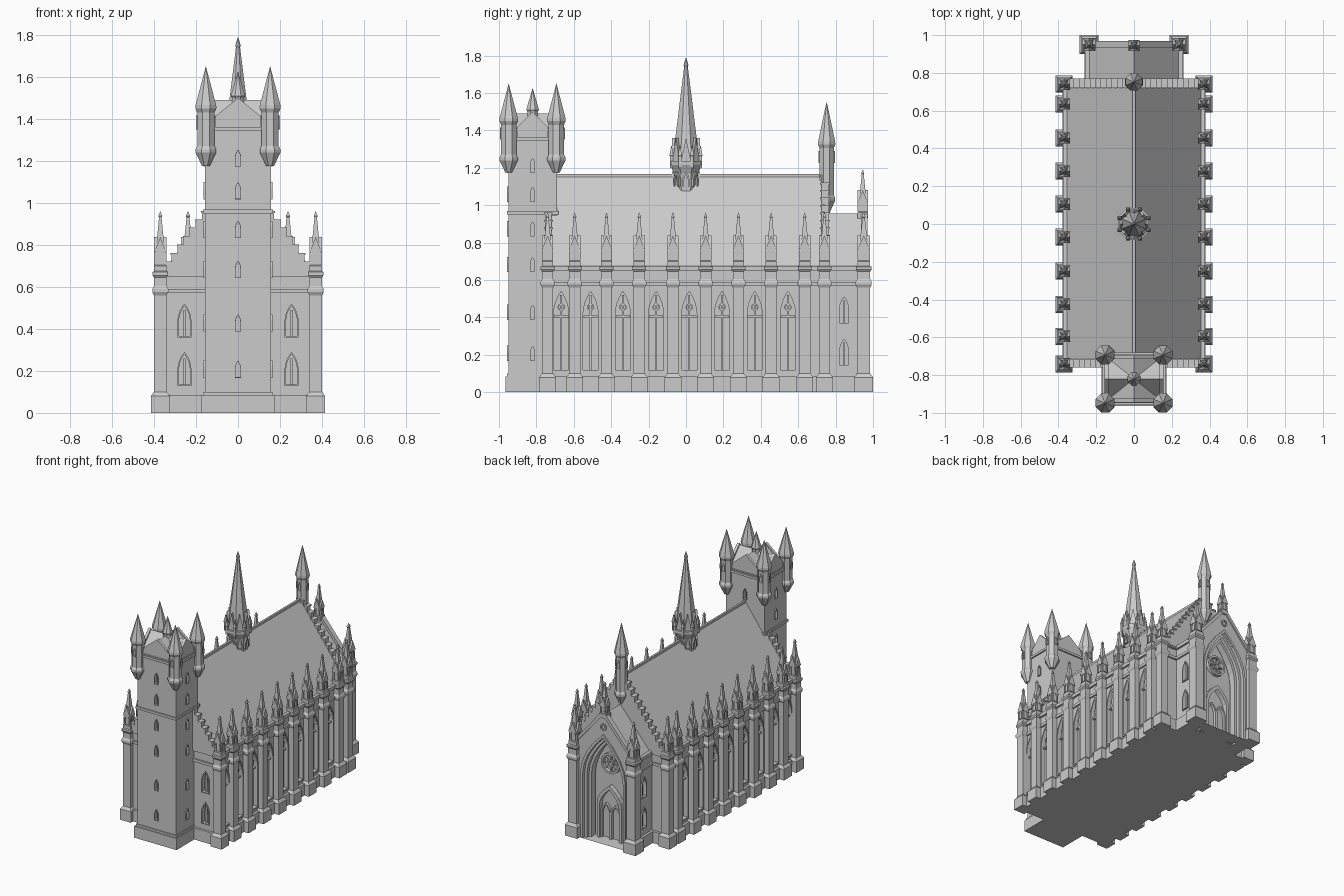
import bpy, bmesh, math
from mathutils import Matrix, Vector

if "Cube" in bpy.data.objects:
    bpy.data.objects.remove(bpy.data.objects["Cube"])

stone = bpy.data.materials.new("grey stone")
stone.diffuse_color = (0.6, 0.6, 0.6, 1)
stone.use_nodes = True
stone.node_tree.nodes["Principled BSDF"].inputs["Base Color"].default_value = stone.diffuse_color
I = Matrix.Identity(4)


def face_matrix(facing, cx=0, cy=0):
    """Local frame: x along the wall, -y outward, z up."""
    a = {"front": 0, "right": 90, "back": 180, "left": -90}[facing]
    return Matrix.Translation((cx, cy, 0)) @ Matrix.Rotation(math.radians(a), 4, "Z")


def finish(bm, name):
    bmesh.ops.recalc_face_normals(bm, faces=bm.faces)
    me = bpy.data.meshes.new(name)
    bm.to_mesh(me)
    bm.free()
    me.materials.append(stone)
    ob = bpy.data.objects.new(name, me)
    bpy.context.collection.objects.link(ob)
    return ob


def cut(ob, bm, name):
    c = finish(bm, name)
    c.hide_render = True
    c.hide_viewport = True
    m = ob.modifiers.new("openings", "BOOLEAN")
    m.operation, m.object, m.solver = "DIFFERENCE", c, "EXACT"


def prism(bm, pts, y0, y1, M=I):
    a = [bm.verts.new(M @ Vector((x, y0, z))) for x, z in pts]
    b = [bm.verts.new(M @ Vector((x, y1, z))) for x, z in pts]
    bm.faces.new(a)
    bm.faces.new(b[::-1])
    for i in range(len(a)):
        j = (i + 1) % len(a)
        bm.faces.new((a[i], b[i], b[j], a[j]))


def box(bm, x0, x1, y0, y1, z0, z1, M=I):
    prism(bm, [(x0, z0), (x1, z0), (x1, z1), (x0, z1)], y0, y1, M)


def frame(bm, outer, inner, y0, y1, M=I):
    L = [[bm.verts.new(M @ Vector((x, y, z))) for x, z in p]
         for p, y in ((outer, y0), (inner, y0), (inner, y1), (outer, y1))]
    n = len(outer)
    for i in range(n):
        j = (i + 1) % n
        for k in range(4):
            p, q = L[k], L[(k + 1) % 4]
            bm.faces.new((p[i], p[j], q[j], q[i]))


def arch(u, w, z0, z1, rise):
    """Pointed arch outline, half width w, from z0 to apex z1."""
    s = z1 - rise
    side = [(w * (1 - t ** 1.9), s + rise * t) for t in (0, .25, .5, .75)]
    return ([(u - w, z0), (u + w, z0)] + [(u + x, z) for x, z in side] + [(u, z1)]
            + [(u - x, z) for x, z in reversed(side)])


def circle(u, z, r, n=20):
    return [(u + r * math.cos(i * math.tau / n), z + r * math.sin(i * math.tau / n)) for i in range(n)]


def lathe(bm, cx, cy, prof, n=8):
    """Faceted tower: profile of (flat radius, z); radius 0 closes to a point."""
    k = 1 / math.cos(math.pi / n)
    rows = []
    for r, z in prof:
        rows.append([bm.verts.new((cx + max(r, .0008) * k * math.cos((i + .5) * math.tau / n),
                                   cy + max(r, .0008) * k * math.sin((i + .5) * math.tau / n), z))
                     for i in range(n)])
    for p, q in zip(rows, rows[1:]):
        for i in range(n):
            j = (i + 1) % n
            bm.faces.new((p[i], p[j], q[j], q[i]))
    bm.faces.new(rows[0][::-1])
    bm.faces.new(rows[-1])


def window(cutter, trim, u, w, z0, z1, rise, dist, depth, M, mullion=True):
    prism(cutter, arch(u, w, z0, z1, rise), -dist - .03, -dist + depth, M)
    b = w * .25
    frame(trim, arch(u, w + b, z0 - b, z1 + b * 1.6, rise + b), arch(u, w, z0, z1, rise),
          -dist - .008, -dist + .004, M)
    if mullion:
        box(trim, u - .005, u + .005, -dist + .006, -dist + depth + .004, z0, z1 - .02, M)


def pinnacle(bm, x, y, z, h=.29, s=.03):
    lathe(bm, x, y, [(s, z), (s, z + .03), (s * .8, z + .035), (s * .8, z + h * .38),
                     (s * .66, z + h * .4), (s * .2, z + h * .9), (s * .3, z + h * .92), (0, z + h)], 4)
    for f in ("front", "right", "back", "left"):
        M = face_matrix(f, x, y)
        prism(bm, [(-s * .95, z + h * .33), (s * .95, z + h * .33), (0, z + h * .58)], -s, 0, M)
        frame(bm, arch(0, s * .7, z + .035, z + h * .4, .04), arch(0, s * .4, z + .035, z + h * .36, .035),
              -s, -s * .7, M)


def buttress(bm, x, y, s=.03):
    lathe(bm, x, y, [(s + .015, 0), (s + .015, .08), (s, .1), (s, .56), (s + .008, .575), (s + .008, .59),
                     (s, .605), (s, .645), (s + .007, .655), (s + .007, .67), (s, .675)], 4)


def turret(bm, x, y, z0, z1, z2, r):
    lathe(bm, x, y, [(r * .45, z0 - .04), (r * .9, z0), (r * 1.2, z0 + .025), (r * 1.2, z0 + .04), (r, z0 + .055),
                     (r, z1 - .02), (r * 1.22, z1), (r * 1.2, z1 + .015), (r * .2, z2 - .03), (0, z2)])
    for f in ("front", "right", "back", "left"):
        zc = z1 - .1
        frame(bm, arch(0, .014, zc, zc + .065, .03), arch(0, .008, zc + .006, zc + .053, .025),
              -r - .006, -r + .005, face_matrix(f, x, y))


# Nave walls with tall side windows and paired front windows
bm, cutter, trim = bmesh.new(), bmesh.new(), bmesh.new()
box(bm, -.36, .36, -.74, .745, 0, .665)
nave = finish(bm, "nave_walls")
bays = [-.74, -.595, -.425, -.25, -.07, .105, .28, .455, .635, .74]
for f, sgn in (("right", 1), ("left", -1)):
    M = face_matrix(f)
    for a, b in zip(bays[:-2], bays[1:-1]):
        u = sgn * (a + b) / 2
        window(cutter, trim, u, .04, .12, .54, .12, .36, .025, M)
        box(trim, u - .038, u + .038, -.354, -.333, .40, .41, M)
        frame(trim, circle(u, .455, .02, 10), circle(u, .455, .012, 10), -.352, -.333, M)
for u in (-.255, .255):
    for z in (.135, .365):
        window(cutter, trim, u, .026, z, z + .145, .07, .74, .025, face_matrix("front"))
cut(nave, cutter, "nave_window_cutter")
finish(trim, "nave_window_tracery")

# Plinth and string courses around the nave
bm = bmesh.new()
for e, z0, z1 in ((.018, 0, .085), (.012, .57, .59), (.015, .65, .675)):
    box(bm, -.36 - e, .36 + e, -.74 - e, .745 + e, z0, z1)
finish(bm, "nave_plinth_and_cornices")

# Nave roof with ridge coping
bm = bmesh.new()
prism(bm, [(-.365, .66), (.365, .66), (0, 1.16)], -.725, .74)
box(bm, -.007, .007, -.72, .74, 1.145, 1.167)
finish(bm, "nave_roof")

# Crow-stepped gables at both ends
bm = bmesh.new()
steps = 12
for y0, y1 in ((-.755, -.72), (.725, .765)):
    for i in range(steps):
        w = .345 * (1 - i / steps)
        box(bm, -w, w, y0, y1, .66 if i == 0 else .72 + (i - 1) * .04, .72 + i * .04)
        for s in (-1, 1):
            x = s * (w - .012)
            box(bm, x - .016, x + .016, y0 - .005, y1 + .005, .712 + i * .04, .722 + i * .04)
finish(bm, "stepped_gables")

# Buttresses and their pinnacles
bm, pins = bmesh.new(), bmesh.new()
for s in (-1, 1):
    for y in bays:
        buttress(bm, s * .37, y)
        pinnacle(pins, s * .37, y, .67)
    buttress(bm, s * .238, .95, .035)
    pinnacle(pins, s * .238, .95, .67, .29, .034)
pinnacle(pins, 0, .945, .93, .26, .028)
finish(bm, "buttresses")
finish(pins, "pinnacles")

# Front tower with slit windows
bm, cutter, trim = bmesh.new(), bmesh.new(), bmesh.new()
TY = -.82
box(bm, -.157, .157, -.948, -.69, 0, 1.37)
tower = finish(bm, "front_tower")
for f, d in (("front", .128), ("right", .157), ("left", .157), ("back", .13)):
    for z in (.17, .39, .645, .835, 1.02, 1.175):
        if f != "back" or z > 1.17:
            window(cutter, trim, 0, .011, z, z + .075, .03, d, .02, face_matrix(f, 0, TY), False)
cut(tower, cutter, "tower_window_cutter")
for e, z0, z1 in ((.016, 0, .085), (.008, .085, .1), (.009, .95, .968), (.01, 1.345, 1.362)):
    box(trim, -.157 - e, .157 + e, -.948 - e, -.69 + e, z0, z1)
finish(trim, "tower_trim")

# Tower gablets, roof and small roof spire
bm = bmesh.new()
prism(bm, [(-.13, 1.36), (.13, 1.36), (.13, 1.395), (0, 1.5), (-.13, 1.395)], -.945, -.925)
prism(bm, [(-.13, 1.36), (.13, 1.36), (.13, 1.395), (0, 1.5), (-.13, 1.395)], -.715, -.695)
for s in (-1, 1):
    prism(bm, [(-.105, 1.36), (.105, 1.36), (.105, 1.395), (0, 1.5), (-.105, 1.395)], s * .155, s * .135,
          face_matrix("right", 0, TY))
prism(bm, [(-.145, 1.36), (.145, 1.36), (0, 1.49)], -.93, -.71)
prism(bm, [(-.115, 1.36), (.115, 1.36), (0, 1.49)], -.145, .145, face_matrix("right", 0, TY))
lathe(bm, 0, TY, [(.028, 1.42), (.028, 1.5), (.034, 1.51), (0, 1.625)])
finish(bm, "tower_roof")

# Corner turrets
bm = bmesh.new()
for s in (-1, 1):
    for y in (-.948, -.693):
        turret(bm, s * .153, y, 1.215, 1.45, 1.65, .041)
finish(bm, "tower_turrets")

# Turret over the rear gable
bm = bmesh.new()
turret(bm, 0, .752, 1.0, 1.325, 1.55, .038)
finish(bm, "rear_turret")

# Central ridge spire with ring of gablets and small pinnacles
bm = bmesh.new()
lathe(bm, 0, 0, [(.06, 1.06), (.064, 1.17), (.085, 1.215), (.085, 1.235), (.066, 1.24), (.062, 1.32), (.01, 1.74),
                 (.013, 1.75), (0, 1.79)])
for i in range(8):
    M = Matrix.Rotation(i * math.tau / 8, 4, "Z")
    prism(bm, [(-.028, 1.23), (.028, 1.23), (0, 1.36)], -.076, -.03, M)
    frame(bm, arch(0, .02, 1.1, 1.18, .05), arch(0, .012, 1.1, 1.165, .045), -.075, -.055, M)
    p = Matrix.Rotation((i + .5) * math.tau / 8, 4, "Z") @ Vector((0, -.084, 0))
    lathe(bm, p.x, p.y, [(.008, 1.2), (.008, 1.26), (.011, 1.265), (0, 1.32)], 4)
finish(bm, "ridge_spire")

# Rear porch: gabled block with deep portal and side windows
bm, cutter, trim = bmesh.new(), bmesh.new(), bmesh.new()
prism(bm, [(-.245, 0), (.245, 0), (.245, .665), (0, .955), (-.245, .665)], .73, .96)
porch = finish(bm, "rear_porch")
B = face_matrix("back")
prism(cutter, arch(0, .165, -.05, .78, .3), -1.0, -.86, B)
for f, s in (("right", 1), ("left", -1)):
    M = face_matrix(f)
    for z in (.145, .37):
        window(cutter, trim, s * .845, .024, z, z + .14, .065, .245, .025, M)
    for e, z0, z1 in ((.018, 0, .085), (.012, .57, .59), (.015, .65, .675)):
        box(trim, s * .75, s * .96, -.245 - e, -.23, z0, z1, M)
cut(porch, cutter, "porch_opening_cutter")
finish(trim, "porch_side_trim")

# Gable coping and portal mouldings, round window and door
bm = bmesh.new()
for s in (-1, 1):
    prism(bm, [(s * .25, .66), (s * .25, .69), (0, .985), (0, .95)], .935, .97)
for o, y in ((.018, -.97), (0, -.945), (-.018, -.92)):
    frame(bm, arch(0, .165 + o, 0, .78 + o * 1.5, .3 + o), arch(0, .147 + o, 0, .757 + o * 1.5, .29 + o),
          y, y + .05, B)
frame(bm, circle(0, .56, .075), circle(0, .56, .06), -.885, -.855, B)
frame(bm, circle(0, .56, .025), circle(0, .56, .016), -.878, -.855, B)
for i in range(8):
    R = Matrix.Translation((0, 0, .56)) @ Matrix.Rotation(i * math.tau / 8, 4, "Y")
    box(bm, -.004, .004, -.875, -.855, .022, .064, B @ R)
frame(bm, arch(0, .1, 0, .4, .14), arch(0, .08, 0, .37, .125), -.895, -.855, B)
for u in (-.04, .04):
    frame(bm, arch(u, .04, 0, .26, .07), arch(u, .03, 0, .245, .06), -.88, -.855, B)
frame(bm, circle(0, .86, .025, 12), circle(0, .86, .015, 12), -.968, -.955, B)
finish(bm, "rear_portal")
